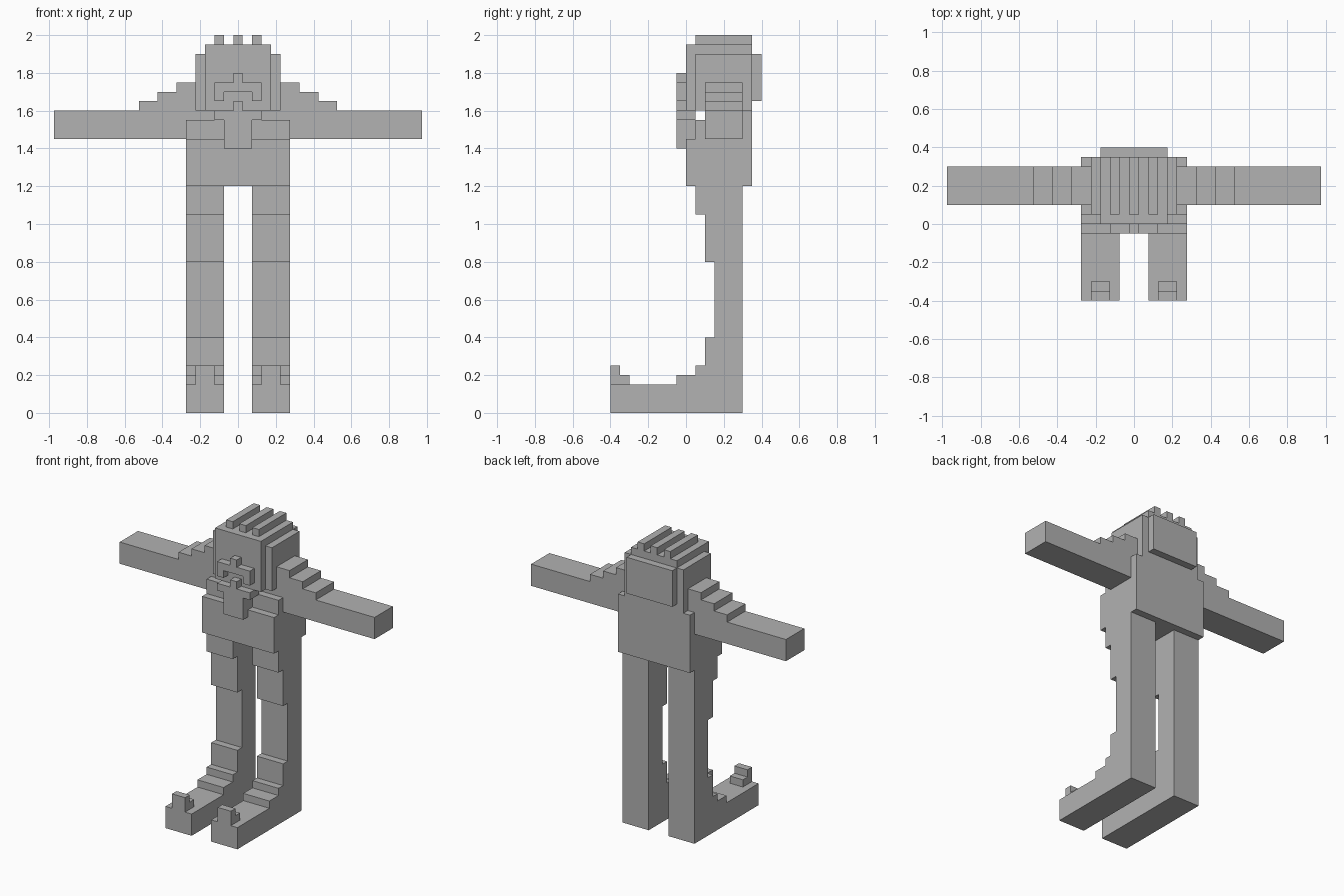
import bpy, bmesh
from mathutils import Vector

if "Cube" in bpy.data.objects:
    bpy.data.objects.remove(bpy.data.objects["Cube"])

grey = bpy.data.materials.new("plain grey")
grey.diffuse_color = (0.445, 0.445, 0.445, 1)
grey.use_nodes = True
grey.node_tree.nodes["Principled BSDF"].inputs["Base Color"].default_value = grey.diffuse_color


def prism(name, profile, lo, hi, axis):
    """Extrude a 2D profile from lo to hi: (y, z) along x, or (x, z) along y."""
    bm = bmesh.new()
    if axis == "x":
        pts, step = [(lo, a, b) for a, b in profile], Vector((hi - lo, 0, 0))
    else:
        pts, step = [(a, lo, b) for a, b in profile], Vector((0, hi - lo, 0))
    face = bm.faces.new([bm.verts.new(p) for p in pts])
    ext = bmesh.ops.extrude_face_region(bm, geom=[face])["geom"]
    bmesh.ops.translate(bm, vec=step,
                        verts=[v for v in ext if isinstance(v, bmesh.types.BMVert)])
    bmesh.ops.recalc_face_normals(bm, faces=bm.faces)
    mesh = bpy.data.meshes.new(name)
    bm.to_mesh(mesh)
    bm.free()
    mesh.materials.append(grey)
    obj = bpy.data.objects.new(name, mesh)
    bpy.context.collection.objects.link(obj)
    return obj


def box(name, x0, x1, y0, y1, z0, z1):
    return prism(name, [(x0, z0), (x1, z0), (x1, z1), (x0, z1)], y0, y1, "y")


def mirrored(half):
    """Complete a symmetric outline from its right half, listed bottom to top."""
    return half + [(-x, z) for x, z in reversed(half)]


# Torso with stepped shoulders
torso = [(0.35, 1.2), (0.35, 1.6), (0.1, 1.6), (0.1, 1.55), (0.05, 1.55),
         (0.05, 1.45), (0, 1.45), (0, 1.2)]
prism("torso", torso, -0.275, 0.275, "x")

# Leg and foot silhouette, toe silhouette
leg = [(0.3, 0), (0.3, 1.2), (0.05, 1.2), (0.05, 1.05), (0.1, 1.05), (0.1, 0.8),
       (0.15, 0.8), (0.15, 0.4), (0.1, 0.4), (0.1, 0.25), (0.05, 0.25),
       (0.05, 0.2), (-0.05, 0.2), (-0.05, 0.15), (-0.4, 0.15), (-0.4, 0)]
toe = [(-0.4, 0.15), (-0.3, 0.15), (-0.3, 0.2), (-0.35, 0.2), (-0.35, 0.25), (-0.4, 0.25)]

# Arm with stepped shoulder
arm = [(0.225, 1.45), (0.975, 1.45), (0.975, 1.6), (0.525, 1.6), (0.525, 1.65),
       (0.425, 1.65), (0.425, 1.7), (0.325, 1.7), (0.325, 1.75), (0.225, 1.75)]

for side, s in (("left", -1), ("right", 1)):
    prism(side + "_leg", leg, s * 0.075, s * 0.275, "x")
    prism(side + "_toe", toe, s * 0.125, s * 0.225, "x")
    prism(side + "_arm", [(s * x, z) for x, z in arm], 0.1, 0.3, "y")
    # Hair on the side of the head
    box(side + "_side_hair", s * 0.175, s * 0.225, 0.05, 0.35, 1.6, 1.9)

# Head, back hair and hair strands
box("head", -0.175, 0.175, 0, 0.35, 1.6, 1.95)
box("back_hair", -0.175, 0.175, 0.35, 0.4, 1.65, 1.9)
for i, x in enumerate((-0.1, 0, 0.1)):
    box(f"hair_strand_{i + 1}", x - 0.025, x + 0.025, 0.05, 0.35, 1.95, 2.0)

# Nose and moustache in one plate
prism("nose_and_moustache", mirrored([
    (0.075, 1.7), (0.075, 1.65), (0.125, 1.65), (0.125, 1.75),
    (0.025, 1.75), (0.025, 1.8)]), -0.05, 0, "y")

# Beard plate, with a backing that reaches the shoulders
prism("beard", mirrored([
    (0.075, 1.4), (0.075, 1.55), (0.125, 1.55), (0.125, 1.6),
    (0.025, 1.6), (0.025, 1.65)]), -0.05, 0, "y")
prism("beard_backing", mirrored([
    (0.075, 1.45), (0.075, 1.55), (0.125, 1.55), (0.125, 1.6)]), 0, 0.05, "y")
